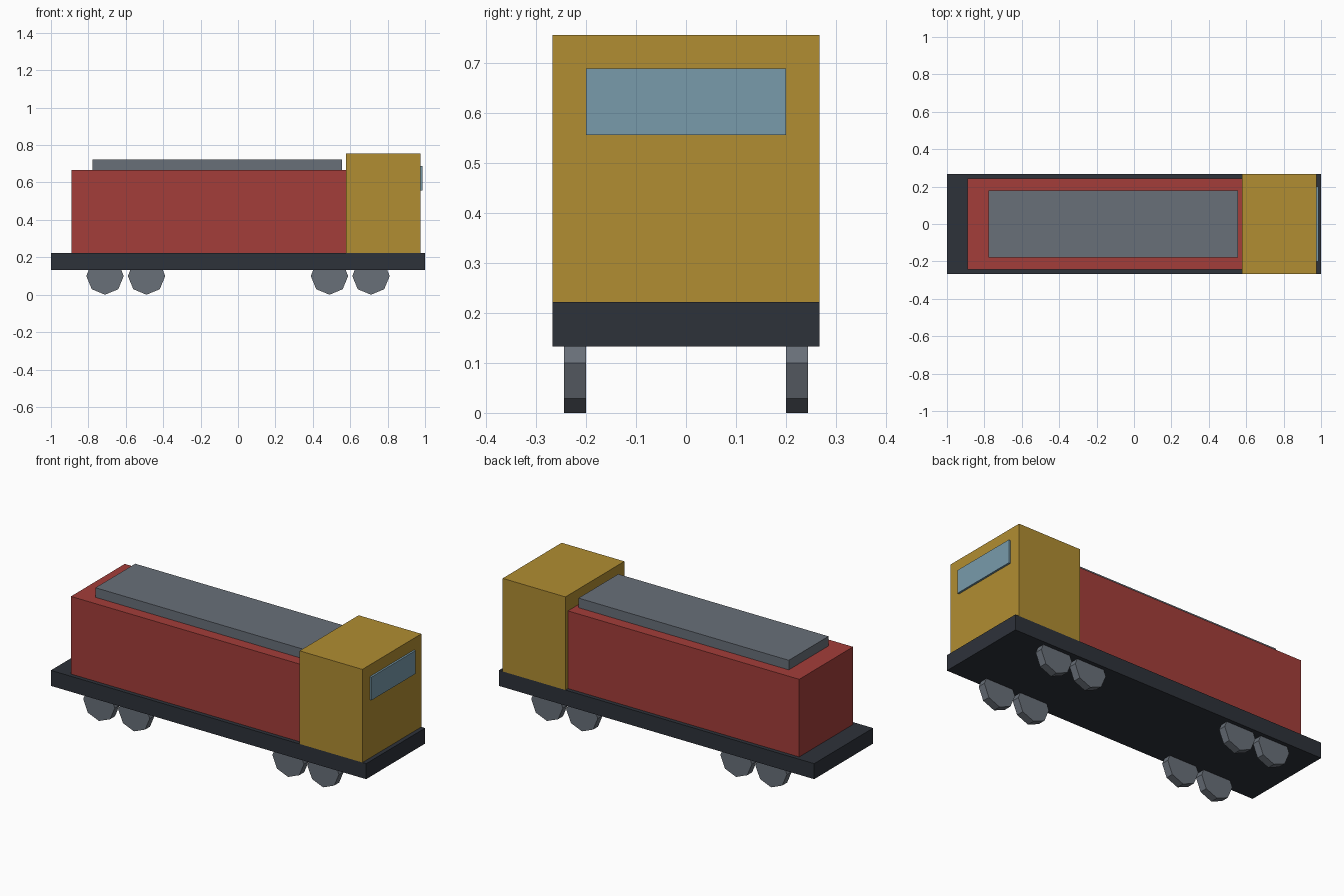
import bpy
from math import pi

if "Cube" in bpy.data.objects:
    bpy.data.objects.remove(bpy.data.objects["Cube"])


def material(name, r, g, b):
    m = bpy.data.materials.new(name)
    m.diffuse_color = (r, g, b, 1)
    m.use_nodes = True
    m.node_tree.nodes["Principled BSDF"].inputs["Base Color"].default_value = m.diffuse_color
    return m


RED = material("red_paint", 0.37, 0.048, 0.042)
YELLOW = material("yellow_paint", 0.44, 0.27, 0.032)
DARK = material("dark_frame", 0.027, 0.032, 0.042)
STEEL = material("steel_grey", 0.14, 0.16, 0.19)
GLASS = material("glass_blue", 0.19, 0.33, 0.41)


def box(name, x0, x1, half_width, z0, z1, mat):
    """Box centred on y = 0, given by its x and z extents."""
    bpy.ops.mesh.primitive_cube_add(size=1, location=((x0 + x1) / 2, 0, (z0 + z1) / 2))
    ob = bpy.context.object
    ob.name = name
    ob.scale = (x1 - x0, 2 * half_width, z1 - z0)
    bpy.ops.object.transform_apply(location=False, rotation=False, scale=True)
    ob.data.materials.append(mat)
    return ob


# Chassis deck, engine hood, roof panel, cab and windscreen
box("deck", -1, 1, 0.267, 0.133, 0.222, DARK)
box("hood", -0.889, 0.578, 0.244, 0.222, 0.667, RED)
box("roof_panel", -0.778, 0.556, 0.18, 0.667, 0.722, STEEL)
box("cab", 0.578, 0.976, 0.267, 0.222, 0.756, YELLOW)
box("windscreen", 0.965, 0.987, 0.2, 0.556, 0.689, GLASS)

# Eight-sided wheels, two axles at each end
for end, sx in (("rear", -1), ("front", 1)):
    for axle, x in (("inner", 0.489), ("outer", 0.711)):
        for side, sy in (("right", -1), ("left", 1)):
            bpy.ops.mesh.primitive_cylinder_add(
                vertices=8, radius=0.1, depth=0.044,
                location=(sx * x, sy * 0.222, 0.1), rotation=(pi / 2, 0, 0))
            wheel = bpy.context.object
            wheel.name = f"{end}_{axle}_{side}_wheel"
            wheel.data.materials.append(STEEL)
